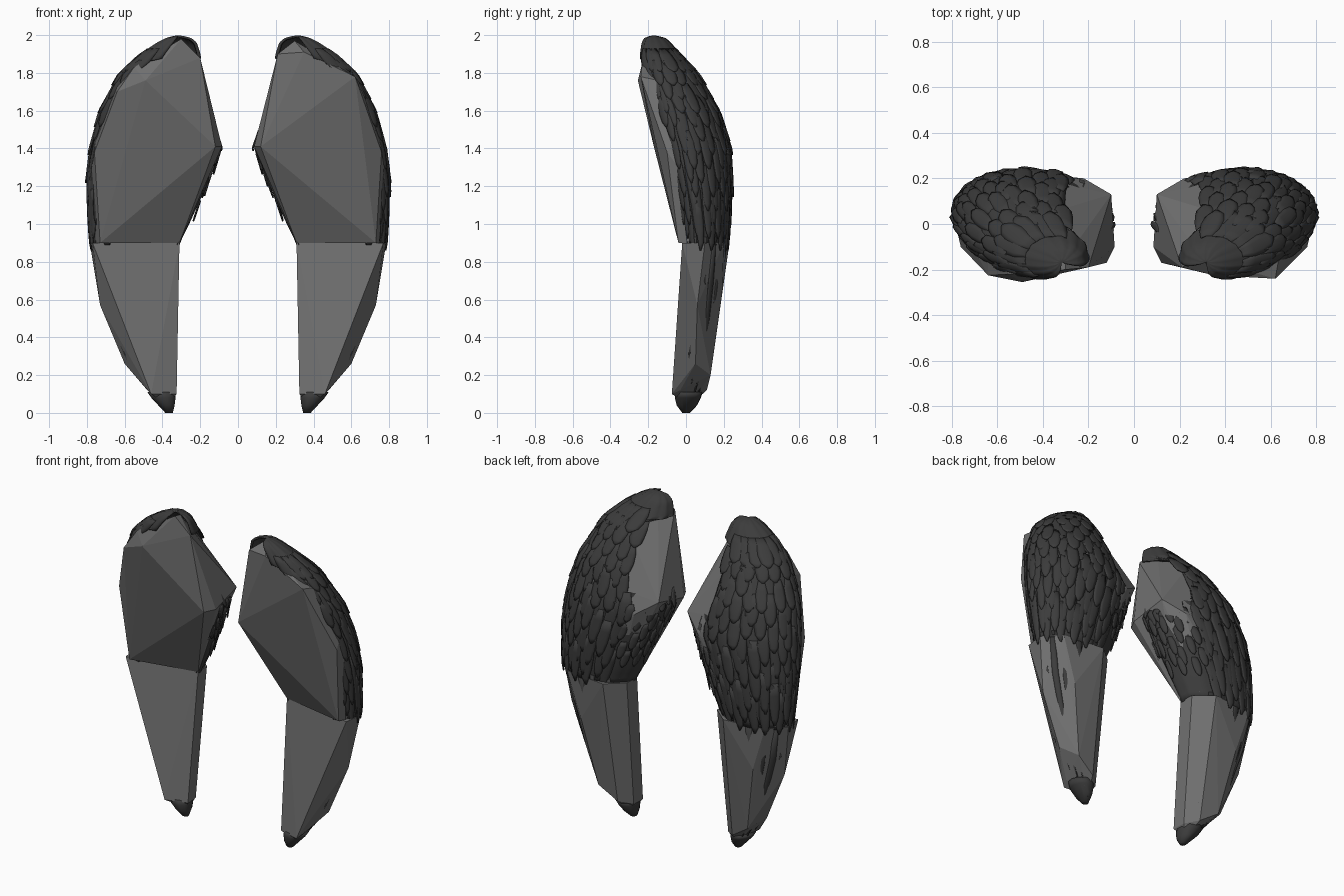
import bpy, bmesh, math, random
from mathutils import Vector

if "Cube" in bpy.data.objects:
    bpy.data.objects.remove(bpy.data.objects["Cube"])

random.seed(4)

# Horizontal sections of one wing: z, inner x, outer x, front y, back y
SECTIONS = [
    (0.00, .345, .385, -.02, .02), (0.04, .335, .42, -.05, .06), (0.08, .33, .46, -.06, .08),
    (0.27, .33, .59, -.05, .14),
    (0.60, .33, .72, -.03, .18), (0.90, .31, .78, -.04, .22), (1.00, .26, .79, -.06, .23),
    (1.20, .17, .80, -.11, .24), (1.40, .09, .78, -.17, .235), (1.60, .14, .73, -.22, .175),
    (1.80, .19, .625, -.245, .06), (1.90, .20, .52, -.245, -.03), (1.96, .22, .43, -.235, -.08),
    (1.985, .25, .38, -.22, -.11), (1.995, .29, .34, -.19, -.15)]
TOP = SECTIONS[-1][0]


def section(z):
    z = min(max(z, 0), TOP)
    for a, b in zip(SECTIONS, SECTIONS[1:]):
        if z <= b[0]:
            t = (z - a[0]) / (b[0] - a[0])
            return [p + (q - p) * t for p, q in zip(a, b)]


def surf(z, deg, lift=0.0):
    """Point on the rounded wing surface; 0 = outer side, 90 = back, 180 = inner side."""
    s = section(z)
    c, n = math.cos(math.radians(deg)), math.sin(math.radians(deg))
    mid = s[3] + .42 * (s[4] - s[3])
    rx = (s[2] - s[1]) / 2 + lift
    ry = (s[4] - mid if n > 0 else mid - s[3]) + lift
    return Vector(((s[1] + s[2]) / 2 + rx * c, mid + ry * n, z))


def inner_limit(z):
    return 118 if 1.5 < z < 1.86 else 195


def outer_limit(z):
    return -80 if z > 1.86 else -55


def material(name, g):
    m = bpy.data.materials.new(name)
    m.diffuse_color = (g, g, g, 1)
    m.use_nodes = True
    m.node_tree.nodes["Principled BSDF"].inputs["Base Color"].default_value = m.diffuse_color
    return m


BODY, PLUME = material("dark_grey", .16), material("near_black", .045)


def finish(bm, name, smooth, side):
    for v in bm.verts:
        v.co.x *= side
    if side < 0:
        bmesh.ops.reverse_faces(bm, faces=bm.faces[:])
    me = bpy.data.meshes.new(name)
    bm.to_mesh(me)
    bm.free()
    me.materials.append(PLUME if smooth else BODY)
    ob = bpy.data.objects.new(name, me)
    bpy.context.collection.objects.link(ob)
    for p in me.polygons:
        p.use_smooth = smooth
    return ob


def hull(points, name, side, smooth=False):
    bm = bmesh.new()
    for p in points:
        bm.verts.new(p)
    res = bmesh.ops.convex_hull(bm, input=bm.verts[:])
    loose = [g for g in set(res["geom_interior"] + res["geom_unused"]) if isinstance(g, bmesh.types.BMVert)]
    bmesh.ops.delete(bm, geom=loose, context='VERTS')
    bmesh.ops.recalc_face_normals(bm, faces=bm.faces[:])
    finish(bm, name, smooth, side)


def patch(bm, rows):
    vs = [[bm.verts.new(p) for p in r] for r in rows]
    for a, b in zip(vs, vs[1:]):
        for i in range(len(a) - 1):
            bm.faces.new((a[i], b[i], b[i + 1], a[i + 1]))


def feather(bm, z, deg, length, width, lift):
    """Rounded leaf that hugs the wing and lifts toward its tip."""
    s = section(z)
    per_unit = 115 / max(s[2] - s[1] + s[4] - s[3], .2)
    rows = []
    for t, w in ((0, .7), (.3, 1), (.6, 1), (.85, .75), (1, .2)):
        half = width * w * per_unit
        rows.append([surf(max(z - length * t, 0.0), deg + k * half,
                          lift * (.3 + .7 * t) + .004 * (1 - abs(k))) for k in (-1, -.5, 0, .5, 1)])
    patch(bm, rows)


def thicken(ob, amount):
    m = ob.modifiers.new("thickness", 'SOLIDIFY')
    m.thickness, m.offset = amount, -1


# Front corners of the upper hull, slightly different per side
FRONT = {1: [(.21, -.19, 1.90), (.35, -.225, 1.91), (.62, -.24, 1.78)],
         -1: [(.20, -.19, 1.88), (.30, -.2, 1.98), (.49, -.255, 1.76), (.55, -.22, 1.83), (.64, -.225, 1.70)]}

for side, tag in ((1, "right"), (-1, "left")):
    # Faceted upper wing body
    pts = [surf(z, d, -.008) for z in (.9, 1.2, 1.5, 1.75) for d in (0, 40, 80, 115)]
    pts += [surf(.9, 140), Vector((.31, .045, .9)), Vector((.73, -.04, .9)), Vector((.76, -.1, 1.38)),
            Vector((.12, -.17, 1.41)), Vector((.085, -.10, 1.41)), Vector((.10, .13, 1.46)),
            Vector((.22, .20, 1.38)), Vector((.30, -.15, 1.97))]
    hull(pts + [Vector(p) for p in FRONT[side]], tag + "_upper_body", side)

    # Faceted lower wing body
    low = [(.31, .045, .9), (.77, -.02, .9), (.785, .1, .9), (.69, .20, .9), (.42, .23, .9), (.315, .14, .9),
           (.73, .06, .57), (.60, .19, .62), (.60, .05, .26), (.52, .13, .2), (.48, -.03, .12),
           (.325, -.035, .1), (.46, -.075, .1), (.33, .05, .1), (.40, .11, .12), (.37, .02, .04)]
    hull([Vector(p) for p in low], tag + "_lower_body", side)

    # Curved feathered skin, closed at the crown
    bm = bmesh.new()
    rows = []
    for i in range(45):
        z = .89 + (TOP - .89) * (1 - (1 - i / 44) ** 1.5)
        end, start = inner_limit(z), outer_limit(z)
        rows.append([surf(z, start + (end - start) * j / 32,
                          .004 * math.sin(j * 1.9)) for j in range(33)])
    crown = sum(rows[-1], Vector()) / 33 + Vector((0, 0, .004))
    rows.append([crown] * 33)
    patch(bm, rows)
    bmesh.ops.remove_doubles(bm, verts=bm.verts[:], dist=.0001)
    bmesh.ops.recalc_face_normals(bm, faces=bm.faces[:])
    thicken(finish(bm, tag + "_wing_skin", True, side), .012)

    # Covert feathers in overlapping rows, longer toward the bottom
    bm = bmesh.new()
    for r in range(14):
        z = 1.93 - r * .062
        n = 11
        for k in range(n):
            deg = -48 + (k + .5 * (r % 2)) * 238 / n + random.uniform(-4, 4)
            if deg > inner_limit(z) - 5 or deg > inner_limit(z - .1):
                continue
            small = deg > 120
            length = .11 if small else min(.12 + r * .012, z - .86)
            feather(bm, z, deg, max(length, .06), .045 if small else .06,
                    random.uniform(.006, .018) if small else random.uniform(.002, .012))
    thicken(finish(bm, tag + "_covert_feathers", True, side), .006)

    # Small scruffy feathers at the shoulder joint
    bm = bmesh.new()
    for k in range(18):
        feather(bm, random.uniform(1.22, 1.52), random.uniform(160, 215), .09, .035, random.uniform(.004, .02))
    thicken(finish(bm, tag + "_shoulder_feathers", True, side), .01)

    # Long flight feathers running to the tip
    bm = bmesh.new()
    for k in range(7):
        end = .02 + .045 * abs(k - 4)
        feather(bm, .93, -10 + k * 22, .93 - end, .045, -.004)
    thicken(finish(bm, tag + "_flight_feathers", True, side), .01)

    # Closed feather tip at the very bottom
    tip = [surf(z, d) for z in (0, .04, .08, .11) for d in range(-170, 190, 30)]
    hull(tip, tag + "_wing_tip", side, True)
